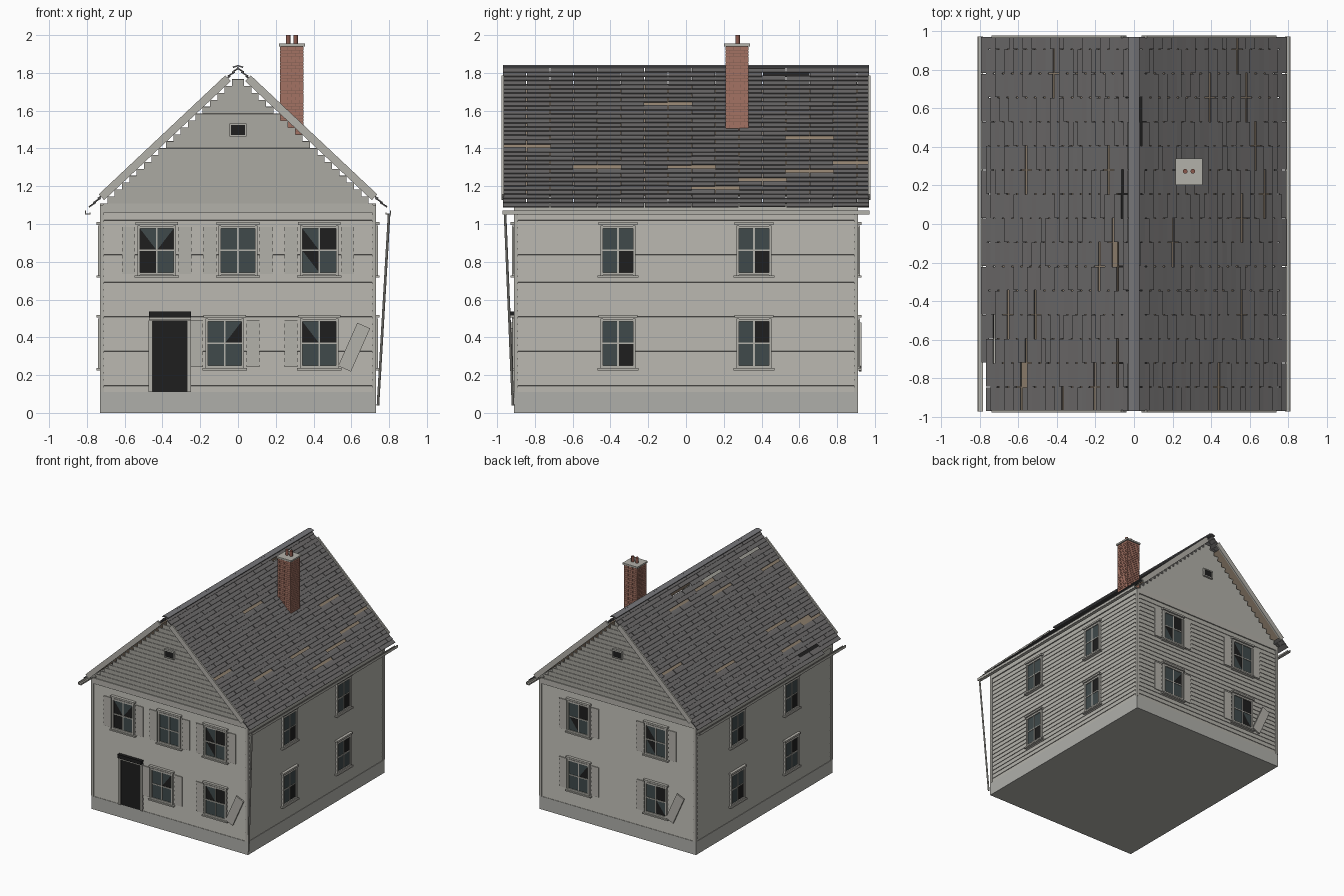
import bpy, bmesh, math, random
from mathutils import Matrix, Vector

random.seed(4)
cube = bpy.data.objects.get("Cube")
if cube:
    bpy.data.objects.remove(cube)


def material(name, *rgb):
    m = bpy.data.materials.new(name)
    m.use_nodes = True
    m.diffuse_color = (*rgb, 1)
    m.node_tree.nodes["Principled BSDF"].inputs["Base Color"].default_value = (*rgb, 1)
    return m


SIDING = material("weathered paint", .45, .44, .40)
STONE = material("foundation grey", .43, .43, .40)
SHINGLE = material("slate grey", .145, .14, .14)
RIDGE = material("ridge grey", .18, .18, .19)
WOOD = material("bare wood", .30, .235, .17)
DARK = material("dark interior", .013, .013, .013)
GLASS = material("dusty glass", .05, .068, .07)
BRICK = material("red brick", .37, .17, .125)
MORTAR = material("mortar brown", .22, .11, .085)
CLAY = material("fired clay", .26, .10, .075)


class Part:
    """Collects boxes and polygons into one named object."""

    def __init__(self, name, mat, frame=None):
        self.name, self.mat = name, mat
        self.frame = frame or Matrix()
        self.bm = bmesh.new()

    def box(self, centre, size, angle=0, axis='Y'):
        m = (self.frame @ Matrix.Translation(centre) @ Matrix.Rotation(angle, 4, axis)
             @ Matrix.Diagonal((*size, 1)))
        bmesh.ops.create_cube(self.bm, size=1, matrix=m)

    def span(self, lo, hi):
        lo, hi = Vector(lo), Vector(hi)
        self.box((lo + hi) / 2, hi - lo)

    def poly(self, points):
        self.bm.faces.new([self.bm.verts.new(self.frame @ Vector(p)) for p in points])

    def rod(self, a, b, radius, sides=12):
        a, b = Vector(a), Vector(b)
        d = b - a
        m = (self.frame @ Matrix.Translation((a + b) / 2)
             @ d.to_track_quat('Z', 'Y').to_matrix().to_4x4())
        bmesh.ops.create_cone(self.bm, cap_ends=True, segments=sides, radius1=radius,
                              radius2=radius, depth=d.length, matrix=m)

    def done(self):
        mesh = bpy.data.meshes.new(self.name)
        self.bm.to_mesh(mesh)
        self.bm.free()
        mesh.materials.append(self.mat)
        ob = bpy.data.objects.new(self.name, mesh)
        bpy.context.collection.objects.link(ob)
        return ob


HX, HY, BASE, EAVE = .73, .91, .11, 1.10
ROW = .0365

# Foundation, wall core and attic floor
p = Part("foundation", STONE)
p.span((-HX, -HY, 0), (HX, HY, BASE))
p.done()
p = Part("wall_core", SIDING)
p.span((-HX + .014, -HY + .014, BASE), (HX - .014, HY - .014, EAVE - .01))
p.done()
p = Part("attic_floor", DARK)
p.span((-HX + .02, -HY + .02, EAVE - .01), (HX - .02, HY - .02, EAVE - .005))
p.done()

# Corner boards
p = Part("corner_boards", SIDING)
for sx in (-1, 1):
    for sy in (-1, 1):
        p.box((sx * (HX - .01), sy * (HY - .01), (BASE + EAVE) / 2), (.022, .022, EAVE - BASE))
p.done()


def window(parts, x, z, hw, panes, d):
    """Window on a wall facing -y at distance d; panes give 4, 3 or 0 glass corners."""
    trim, dark, glass = parts
    hh = .117
    dark.span((x - hw, -d - .002, z - hh), (x + hw, -d + .004, z + hh))
    for i, n in enumerate(panes):
        x0 = x - hw if i % 2 == 0 else x
        z0 = z if i < 2 else z - hh
        c = [(x0, -d - .004, z0), (x0 + hw, -d - .004, z0),
             (x0 + hw, -d - .004, z0 + hh), (x0, -d - .004, z0 + hh)]
        if n == '3':
            c.pop(i % 3)
        if n != '0':
            glass.poly(c)
    trim.box((x, -d - .004, z), (.008, .008, 2 * hh))
    trim.box((x, -d - .004, z), (2 * hw, .008, .008))
    for s in (-1, 1):
        trim.box((x + s * (hw + .006), -d - .003, z), (.014, .018, 2 * hh + .03))
        trim.box((x, -d - .003, z + s * (hh + .006)), (2 * hw + .02, .018, .014))
    trim.box((x, -d - .006, z + .143), (2 * hw + .045, .026, .014))
    trim.box((x, -d - .006, z - .137), (2 * hw + .055, .028, .011))


def facade(name, turn, half, d, windows, gabled, hw):
    frame = Matrix.Rotation(turn, 4, 'Z')
    # Overlapping clapboards and frieze
    siding = Part(name + "_clapboards", SIDING, frame)
    rows = round((1.06 - BASE) / ROW)
    for i in range(rows):
        siding.box((0, -d + .010, BASE + (i + .5) * ROW), (2 * half - .04, .008, ROW + .006), -.13, 'X')
    siding.span((1 - half - 1 + .015, -d - .001, 1.06), (half - .015, -d + .014, EAVE + .008))
    siding.done()
    # Windows
    parts = [Part(name + "_window_trim", SIDING, frame), Part(name + "_window_openings", DARK, frame),
             Part(name + "_window_glass", GLASS, frame)]
    for x, z, panes in windows:
        window(parts, x, z, hw, panes, d)
    for q in parts:
        q.done()
    if not gabled:
        return
    # Shutters, with the last one hanging loose
    shutters = Part(name + "_shutters", SIDING, frame)
    for x, z, panes in windows:
        for s in (-1, 1):
            if (x, z) == windows[-1][:2] and s == 1:
                shutters.box((x + .185, -d - .012, z - .02), (.074, .012, .25), math.radians(24))
            else:
                shutters.box((x + s * .15, -d + .001, z), (.07, .007, .25))
    shutters.done()
    # Stepped gable boards, open above each step
    gable = Part(name + "_gable_boards", SIDING, frame)
    z = EAVE + .008
    while z < 1.76:
        w = (1.795 - z - ROW) / .94
        if w > .01:
            gable.box((0, -d + .008, z + ROW / 2), (2 * w, .008, ROW + .003), .1, 'X')
        z += ROW
    gable.done()
    # Attic vent
    vent = Part(name + "_vent_frame", SIDING, frame)
    vent.box((0, -d, 1.528), (.092, .026, .01))
    vent.box((0, -d, 1.468), (.092, .026, .008))
    for s in (-1, 1):
        vent.box((s * .041, -d, 1.498), (.008, .022, .06))
    vent.done()
    hole = Part(name + "_vent_opening", DARK, frame)
    hole.box((0, -d + .002, 1.498), (.076, .016, .052))
    hole.done()


UP, LOW = .86, .368
facade("front", 0, HX, HY, [(-.43, UP, "3304"), (0, UP, "4444"), (.43, UP, "3034"),
                            (-.07, LOW, "4344"), (.43, LOW, "3044")], True, .09)
facade("back", math.pi, HX, HY, [(-.36, UP, "4034"), (.36, UP, "3434"),
                                 (-.36, LOW, "4344"), (.36, LOW, "4043")], True, .09)
side = [(-.36, UP, "4440"), (.36, UP, "4440"), (-.36, LOW, "4440"), (.36, LOW, "4044")]
facade("left", math.pi / 2, HY, HX, side, False, .08)
facade("right", -math.pi / 2, HY, HX, side, False, .08)

# Doorway
p = Part("doorway", DARK)
p.span((-.453, -HY - .003, BASE), (-.27, -HY + .006, .49))
p.span((-.472, -HY - .022, .505), (-.25, -HY + .006, .536))
p.done()
p = Part("door_frame", SIDING)
for x in (-.463, -.26):
    p.box((x, -HY - .003, .3), (.02, .018, .38))
p.box((-.361, -HY - .003, .498), (.222, .018, .015))
p.done()

# Roof slopes: position along x and offset along the outward normal
PITCH = math.atan(.94)
STEP, HALF = .0237, .97


def on_roof(s, x, off):
    return Vector((s * (x + off * math.sin(PITCH)), 0, 1.835 - .94 * x + off * math.cos(PITCH)))


# Missing shingles as (row, half-width step)
missing = {
    1: {(1, 11), (8, 6), (16, 12), (18, 0), (22, 14), (23, 7), (23, 3), (24, 12), (26, 10), (28, 8)},
    -1: {(17, 13), (23, 9), (5, 9), (2, 8), (4, 6), (3, 5), (7, 5), (21, 3), (27, 3), (30, 2),
         (23, 1), (24, 0), (8, 0), (15, -1), (3, 1), (32, 0)}}

for s, label in ((1, "left"), (-1, "right")):
    p = Part(label + "_shingles", SHINGLE)
    for r in range(33):
        for j in range(-(r % 2), 16, 2):
            y0 = max(-HALF, -HALF + .125 * j)
            y1 = min(HALF, -HALF + .125 * j + .25)
            if (r, j) in missing[s] or y1 - y0 < .02:
                continue
            c = on_roof(s, .0164 + STEP * r, -.006 + random.uniform(-.0012, .0012))
            c.y = (y0 + y1) / 2
            tilt = .19 + random.uniform(-.03, .03)
            p.box(c, (.044, y1 - y0 - .004, .006), s * (PITCH - tilt))
    p.done()

    # Decking under the shingles
    p = Part(label + "_roof_deck", WOOD)
    p.box(on_roof(s, .405, -.02), (.62 / math.cos(PITCH), 2 * HALF - .014, .01), s * PITCH)
    p.done()

    # Rake boards at both ends
    p = Part(label + "_rake_boards", SIDING)
    for e in (-1, 1):
        c = on_roof(s, .395, -.010)
        c.y = e * .969
        p.box(c, (.67 / math.cos(PITCH), .013, .042), s * PITCH)
    p.done()

    # Gutter channel
    p = Part(label + "_gutter", SIDING)
    p.box((s * .795, 0, 1.052), (.026, 1.945, .005))
    p.box((s * .807, 0, 1.061), (.005, 1.945, .022))
    p.box((s * .783, 0, 1.056), (.004, 1.945, .012))
    p.done()

# Ridge cap
p = Part("ridge_cap", RIDGE)
for s in (-1, 1):
    p.box((s * .013, 0, 1.834), (.030, 2 * HALF, .008), s * .3)
p.done()

# Leaning downspout
p = Part("downspout", SIDING)
p.rod((.80, -.958, 1.055), (.741, -.916, .04), .007, 8)
p.done()

# Chimney with running-bond bricks
CX, CY, CH = .285, .27, .062
p = Part("chimney_core", MORTAR)
p.span((CX - CH + .003, CY - CH + .003, 1.475), (CX + CH - .003, CY + CH - .003, 1.945))
p.done()
bricks = Part("chimney_bricks", BRICK)
for k in range(28):
    cuts = [-CH, -CH / 3, CH / 3, CH] if k % 2 else [-CH, -CH * 2 / 3, 0, CH * 2 / 3, CH]
    for q in range(4):
        bricks.frame = Matrix.Translation((CX, CY, 1.483 + k * .0165)) @ Matrix.Rotation(q * math.pi / 2, 4, 'Z')
        for a, b in zip(cuts, cuts[1:]):
            bricks.box(((a + b) / 2, -CH + .004, 0), (b - a - .002, .008, .0148))
bricks.done()
p = Part("chimney_cap", SIDING)
p.box((CX, CY, 1.948), (.138, .138, .014))
p.done()
p = Part("chimney_pots", CLAY)
for x in (-.02, .02):
    p.rod((CX + x, CY + .003, 1.95), (CX + x, CY + .003, 2.0), .012, 16)
pots = p.done()
bpy.context.view_layer.objects.active = pots
pots.select_set(True)
bpy.ops.object.shade_smooth_by_angle()
pots.select_set(False)
